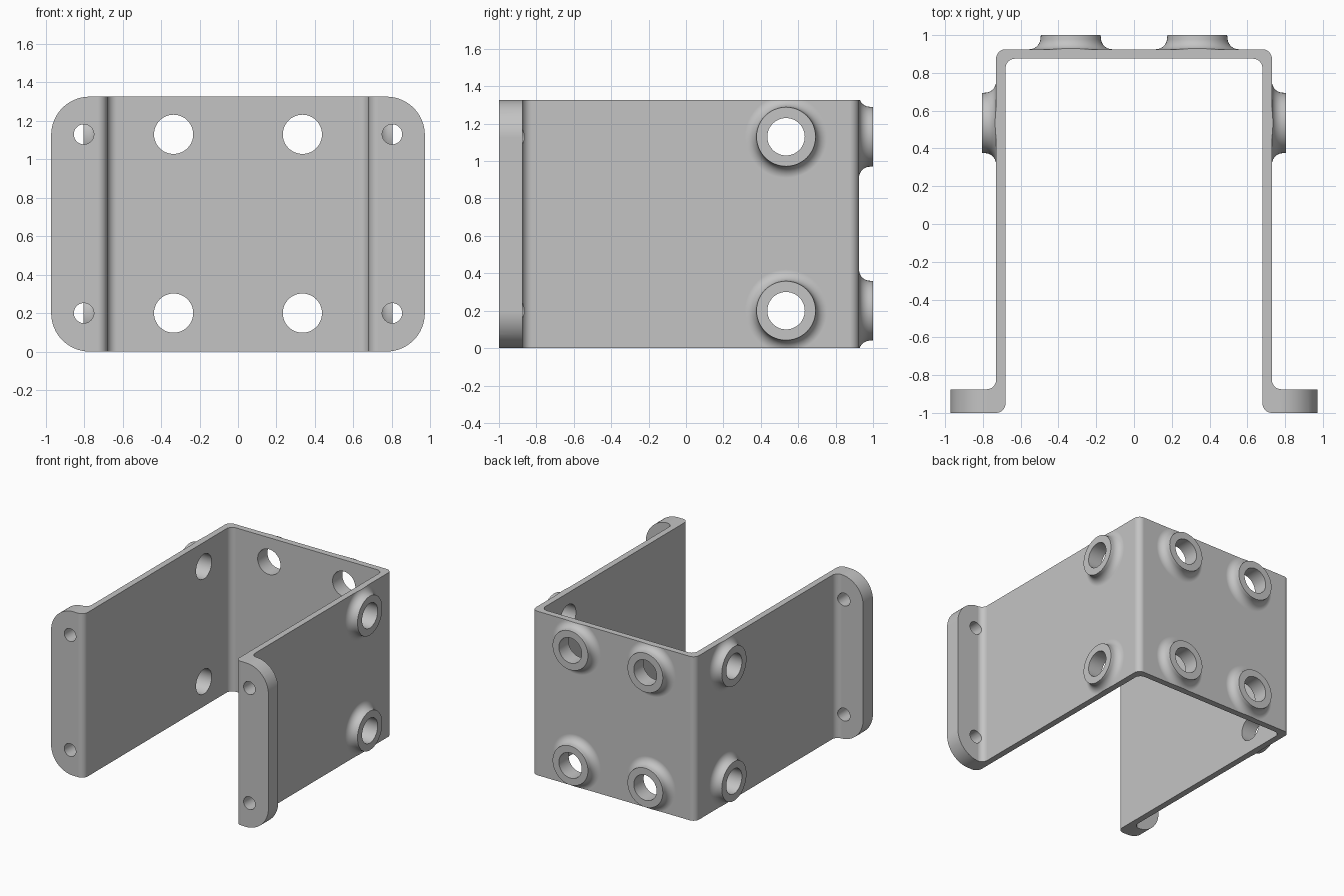
import bpy, bmesh
from math import sin, cos, pi
from mathutils import Vector, Matrix

HEIGHT = 1.326
HOLE_ROWS = (0.2, 1.13)
WALL_IN, WALL_OUT = 0.68, 0.73
BACK_IN, BACK_OUT = 0.875, 0.925
BEND = 0.05

if "Cube" in bpy.data.objects:
    bpy.data.objects.remove(bpy.data.objects["Cube"])

metal = bpy.data.materials.new("grey metal")
metal.use_nodes = True
colour = (0.55, 0.55, 0.55, 1)
metal.diffuse_color = colour
metal.node_tree.nodes["Principled BSDF"].inputs["Base Color"].default_value = colour


def rounded(corners, steps=10):
    """Round each (x, y, radius) corner of a right-angled outline."""
    out = []
    for i, (x, y, r) in enumerate(corners):
        p = Vector((x, y))
        if r == 0:
            out.append(p)
            continue
        a = (Vector(corners[i - 1][:2]) - p).normalized()
        b = (Vector(corners[(i + 1) % len(corners)][:2]) - p).normalized()
        centre = p + r * (a + b)
        for k in range(steps + 1):
            t = pi / 2 * k / steps
            out.append(centre - r * (b * cos(t) + a * sin(t)))
    return out


def add_prism(bm, outline, start, depth):
    face = bm.faces.new([bm.verts.new(p) for p in outline])
    moved = bmesh.ops.extrude_face_region(bm, geom=[face])["geom"]
    verts = [v for v in moved if isinstance(v, bmesh.types.BMVert)]
    bmesh.ops.translate(bm, vec=depth, verts=verts)


def add_lathe(bm, profile, place, direction, segments=48):
    """Spin (radius, height) points about an axis and cap both ends."""
    turn = Matrix.Translation(place) @ Vector(direction).to_track_quat("Z", "Y").to_matrix().to_4x4()
    rings = []
    for r, h in profile:
        angles = [2 * pi * k / segments for k in range(segments)]
        rings.append([bm.verts.new(turn @ Vector((r * cos(a), r * sin(a), h))) for a in angles])
    for low, high in zip(rings, rings[1:]):
        for k in range(segments):
            n = (k + 1) % segments
            bm.faces.new((low[k], low[n], high[n], high[k]))
    bm.faces.new(rings[0][::-1])
    bm.faces.new(rings[-1])


def make_object(name, bm):
    bmesh.ops.recalc_face_normals(bm, faces=bm.faces)
    mesh = bpy.data.meshes.new(name)
    bm.to_mesh(mesh)
    bm.free()
    mesh.materials.append(metal)
    obj = bpy.data.objects.new(name, mesh)
    bpy.context.collection.objects.link(obj)
    return obj


# Bent sheet: half outline mirrored, made oversize and trimmed later
half = [(WALL_IN, BACK_IN, BEND), (WALL_IN, -1, BEND), (1.1, -1, 0),
        (1.1, -0.875, 0), (WALL_OUT, -0.875, BEND), (WALL_OUT, BACK_OUT, BEND)]
outline = rounded(half + [(-x, y, r) for x, y, r in reversed(half)])
bm = bmesh.new()
add_prism(bm, [(p.x, p.y, -0.1) for p in outline], None, (0, 0, HEIGHT + 0.2))
bracket = make_object("bracket", bm)

# Raised bosses with a concave fillet at the foot
fillet = 0.06
foot = 0.22
profile = [(foot, -0.025)]
profile += [(foot - fillet * sin(t), fillet * (1 - cos(t)))
            for t in (pi / 2 * k / 10 for k in range(11))]
profile.append((0.158, 0.075))
bm = bmesh.new()
for z in HOLE_ROWS:
    for side in (-1, 1):
        add_lathe(bm, profile, (side * 0.335, BACK_OUT, z), (0, 1, 0))
        add_lathe(bm, profile, (side * WALL_OUT, 0.535, z), (side, 0, 0))
bosses = make_object("bosses", bm)

# Holes through bosses and mounting flanges
bm = bmesh.new()
for z in HOLE_ROWS:
    add_lathe(bm, [(0.1, -1), (0.1, 1)], (0, 0.535, z), (1, 0, 0))
    for side in (-1, 1):
        add_lathe(bm, [(0.102, -0.2), (0.102, 0.2)], (side * 0.335, 0.95, z), (0, 1, 0))
        add_lathe(bm, [(0.052, -0.2), (0.052, 0.2)], (side * 0.802, -0.95, z), (0, 1, 0))
holes = make_object("hole_cutters", bm)

# Front silhouette with rounded flange corners
bm = bmesh.new()
edge, r = 0.972, 0.2
shape = rounded([(-edge, 0, r), (edge, 0, r), (edge, HEIGHT, r), (-edge, HEIGHT, r)], 16)
add_prism(bm, [(p.x, -1.2, p.y) for p in shape], None, (0, 2.4, 0))
silhouette = make_object("silhouette_trim", bm)

# Combine the parts into one solid
bpy.ops.object.select_all(action="DESELECT")
bpy.context.view_layer.objects.active = bracket
bracket.select_set(True)
for tool, operation in ((bosses, "UNION"), (holes, "DIFFERENCE"), (silhouette, "INTERSECT")):
    tool.hide_render = True
    mod = bracket.modifiers.new(tool.name, "BOOLEAN")
    mod.object = tool
    mod.operation = operation
    mod.solver = "EXACT"
    bpy.ops.object.modifier_apply(modifier=mod.name)
    bpy.data.objects.remove(tool)

# Smooth bends and fillets, flat faces kept flat
bpy.ops.object.shade_smooth_by_angle(angle=pi / 6)
weighted = bracket.modifiers.new("flat face normals", "WEIGHTED_NORMAL")
weighted.keep_sharp = True
